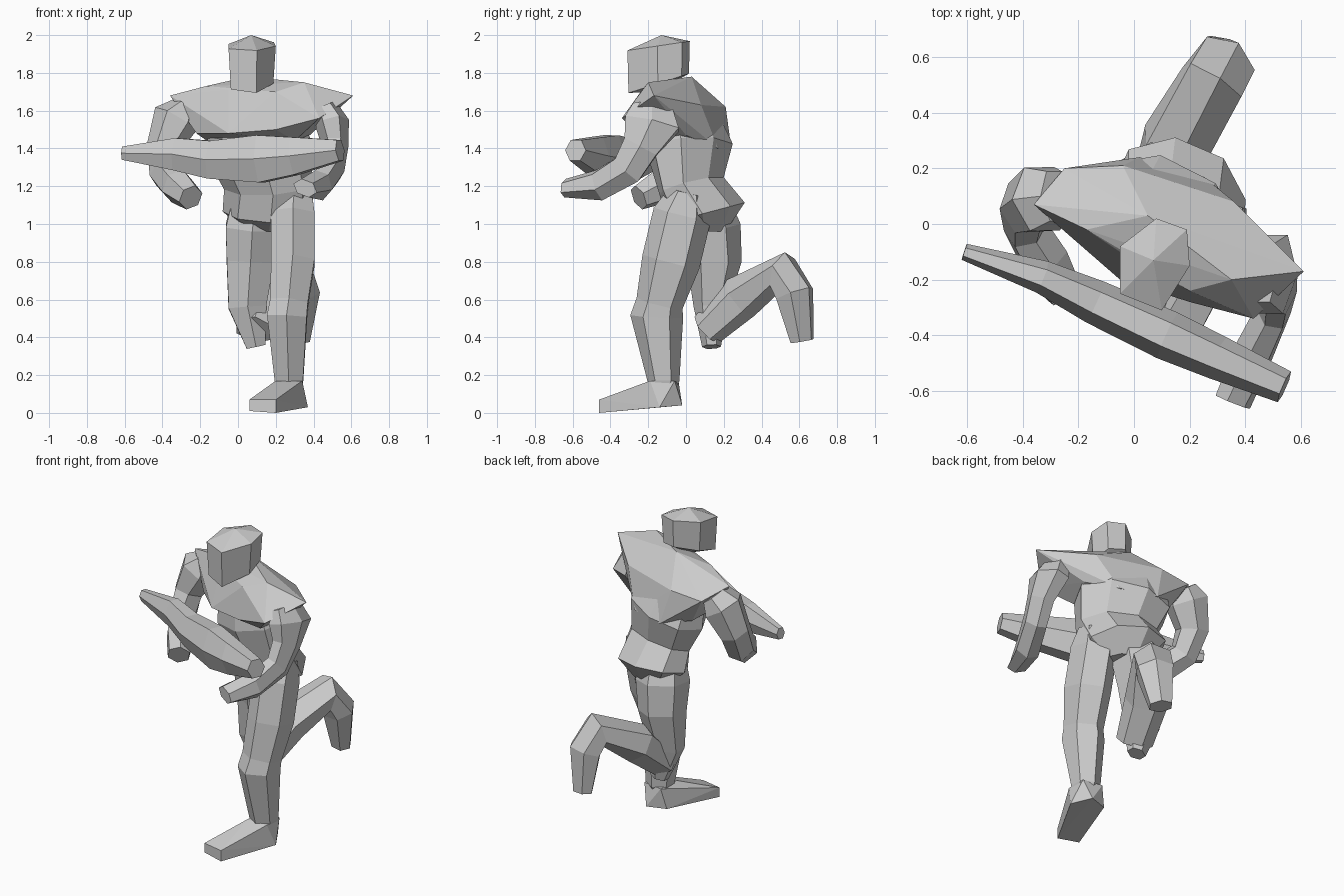
import bpy, bmesh, math
from mathutils import Vector


def finish(name, bm):
    bmesh.ops.recalc_face_normals(bm, faces=bm.faces)
    mesh = bpy.data.meshes.new(name)
    bm.to_mesh(mesh)
    bm.free()
    obj = bpy.data.objects.new(name, mesh)
    bpy.context.collection.objects.link(obj)
    return obj


def skin(bm, rings):
    for a, b in zip(rings, rings[1:]):
        n = len(a)
        for i in range(n):
            j = (i + 1) % n
            bm.faces.new((a[i], a[j], b[j], b[i]))


def hull(name, points):
    """Faceted solid wrapped around a few corner points."""
    bm = bmesh.new()
    verts = [bm.verts.new(p) for p in points]
    res = bmesh.ops.convex_hull(bm, input=verts)
    loose = [v for v in bm.verts if not v.link_faces]
    bmesh.ops.delete(bm, geom=loose, context='VERTS')
    return finish(name, bm)


def loft(name, sections, side, n=6):
    """Flat-faced tube through sections (x, y, z, width, depth); width starts along side."""
    pts = [Vector(s[:3]) for s in sections]
    dirs = [(b - a).normalized() for a, b in zip(pts, pts[1:])]
    unit = [(math.cos(math.tau * (k + .5) / n), math.sin(math.tau * (k + .5) / n)) for k in range(n)]
    mx, my = max(p[0] for p in unit), max(p[1] for p in unit)
    u = Vector(side)
    bm = bmesh.new()
    rings = []
    for i, s in enumerate(sections):
        t = (dirs[max(i - 1, 0)] + dirs[min(i, len(dirs) - 1)]).normalized()
        u = (u - t * u.dot(t)).normalized()
        v = t.cross(u)
        ring = []
        for a, b in unit:
            p = pts[i] + u * (a / mx * s[3] / 2) + v * (b / my * s[4] / 2)
            p.z = max(p.z, 0)
            ring.append(bm.verts.new(p))
        rings.append(ring)
    skin(bm, rings)
    bm.faces.new(rings[0])
    bm.faces.new(rings[-1])
    return finish(name, bm)


X, Y, Z = (1, 0, 0), (0, 1, 0), (0, 0, 1)

# Head: six-sided block with a low pointed crown and a tilted jaw
outline = [(.08, .02), (.19, -.02), (.20, -.15), (.10, -.31), (-.05, -.25), (-.05, -.08)]
bm = bmesh.new()
low = [bm.verts.new((.07 + (x - .07) * .9, -.13 + (y + .13) * .97, 1.79 + .31 * y)) for x, y in outline]
high = [bm.verts.new((x, y, 1.965 + .15 * y)) for x, y in outline]
skin(bm, [low, high])
crown = bm.verts.new((.07, -.13, 2.0))
chin = bm.verts.new((.07, -.15, 1.70))
for i in range(6):
    j = (i + 1) % 6
    bm.faces.new((high[i], high[j], crown))
    bm.faces.new((low[j], low[i], chin))
finish("head", bm)

# Chest and shoulders, turned towards one side
hull("chest", [(.05, .03, 1.78), (.20, -.05, 1.75), (.35, -.20, 1.75), (.61, -.17, 1.68),
               (.36, .08, 1.63), (-.04, .21, 1.62), (-.25, .20, 1.60), (-.36, .07, 1.68),
               (-.17, -.02, 1.73), (-.05, -.10, 1.71), (.20, -.24, 1.70), (.43, -.34, 1.56),
               (.20, -.28, 1.50), (-.05, -.20, 1.48), (-.22, -.04, 1.48), (.02, .24, 1.40),
               (.25, .17, 1.40), (.38, .0, 1.47), (-.15, .15, 1.43), (.30, -.20, 1.44)])

# Waist and pelvis
loft("abdomen", [(.16, .11, .96, .22, .18), (.16, .11, 1.06, .46, .37),
                 (.16, .03, 1.20, .46, .30), (.11, .02, 1.40, .54, .40),
                 (.09, .0, 1.50, .50, .34)], (.91, -.42, 0), 8)

# Arms, shoulder to hand
loft("right_arm", [(-.28, .10, 1.62, .18, .14), (-.33, .09, 1.555, .23, .25),
                   (-.395, .06, 1.40, .19, .18), (-.39, -.01, 1.27, .18, .16),
                   (-.32, -.13, 1.20, .17, .18), (-.25, -.25, 1.14, .12, .14)], Y)
loft("left_arm", [(.46, -.18, 1.63, .20, .12), (.50, -.18, 1.53, .29, .18),
                  (.515, -.24, 1.41, .19, .14), (.50, -.31, 1.29, .17, .13),
                  (.43, -.46, 1.205, .15, .15), (.355, -.64, 1.19, .08, .14)], Y)

# Standing leg and its foot
loft("left_leg", [(.30, .01, 1.17, .18, .20), (.29, -.02, 1.05, .23, .31),
                  (.29, -.08, .80, .23, .31), (.27, -.14, .58, .20, .25),
                  (.26, -.155, .51, .21, .28), (.27, -.12, .17, .15, .17),
                  (.27, -.13, .10, .12, .12)], X)
hull("left_foot", [(.06, -.43, .01), (.20, -.46, .0), (.06, -.43, .07), (.20, -.46, .07),
                   (.37, -.14, .03), (.30, -.02, .04), (.18, -.06, .04), (.34, -.06, .17),
                   (.21, -.04, .17), (.20, -.19, .17), (.34, -.19, .17)])

# Raised trailing leg: thigh, then shin and foot
loft("right_thigh", [(.09, .11, 1.12, .24, .24), (.075, .13, .98, .28, .32),
                     (.065, .15, .80, .25, .29), (.05, .13, .56, .20, .18),
                     (.095, .135, .35, .10, .10)], X)
loft("right_shin", [(.09, .11, .44, .20, .19), (.15, .29, .61, .23, .24),
                    (.28, .51, .745, .22, .22), (.32, .575, .63, .21, .20),
                    (.31, .615, .38, .13, .12)], X)

# Long held weapon across the chest
loft("rifle", [(-.61, -.10, 1.375, .07, .06), (-.33, -.19, 1.37, .17, .12),
               (-.14, -.28, 1.34, .20, .16), (.12, -.40, 1.345, .25, .18),
               (.30, -.48, 1.36, .20, .16), (.54, -.585, 1.39, .11, .12)], Z)
